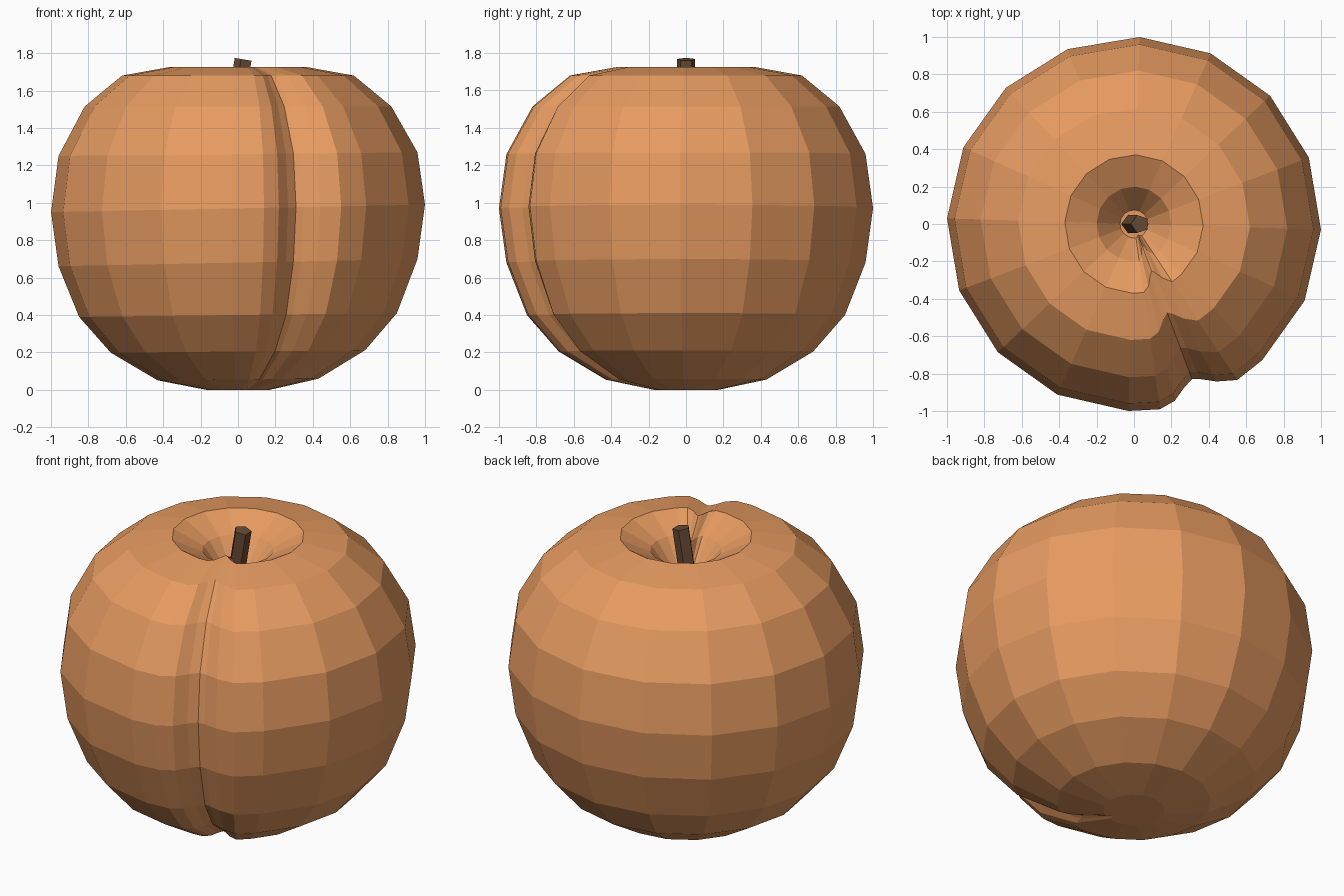
import bpy, bmesh, math
from mathutils import Vector, Matrix

if "Cube" in bpy.data.objects:
    bpy.data.objects.remove(bpy.data.objects["Cube"])


def material(name, rgb):
    m = bpy.data.materials.new(name)
    m.diffuse_color = (*rgb, 1)
    m.use_nodes = True
    m.node_tree.nodes["Principled BSDF"].inputs["Base Color"].default_value = m.diffuse_color
    return m


def add_object(name, bm, mat):
    bmesh.ops.recalc_face_normals(bm, faces=bm.faces)
    me = bpy.data.meshes.new(name)
    bm.to_mesh(me)
    bm.free()
    ob = bpy.data.objects.new(name, me)
    bpy.context.collection.objects.link(ob)
    me.materials.append(mat)
    return ob


# Fruit profile: radius, height, groove strength, slight tilt towards x
profile = [(.17, .005, .3, 0), (.43, .055, .9, .01), (.68, .205, 1, .01),
           (.85, .40, 1, .012), (.96, .68, 1, .02), (1.0, .97, 1, .02),
           (.96, 1.26, 1, .01), (.82, 1.515, 1, 0), (.62, 1.68, 1, 0),
           (.37, 1.725, .9, 0), (.2, 1.64, .7, 0), (.075, 1.48, .1, 0)]

# Sixteen columns, one of them replaced by the narrow columns of the crease
columns = [(-1.7 + 22.5 * k, 0) for k in range(16) if k != 13]
columns += [(278, 0), (283, -.03), (287, -.085), (290.5, -.114),
            (293, -.10), (297.6, -.05), (303.5, 0)]
columns.sort()

# Fruit body
bm = bmesh.new()
rings = []
for r, z, strength, tilt in profile:
    ring = []
    for deg, dent in columns:
        a = math.radians(deg)
        rr = r + dent * strength
        x = rr * math.cos(a)
        ring.append(bm.verts.new((x, rr * math.sin(a), max(0, z + tilt * x))))
    rings.append(ring)
n = len(columns)
for low, high in zip(rings, rings[1:]):
    for i in range(n):
        j = (i + 1) % n
        bm.faces.new((low[i], low[j], high[j], high[i]))
bm.faces.new(rings[0][::-1])
bm.faces.new(rings[-1])
for v in rings[0]:
    v.co.z = 0
add_object("fruit_body", bm, material("peach_skin", (.80, .33, .12)))

# Stem: leaning five-sided prism
bottom, top = Vector((-.02, 0, 1.46)), Vector((.032, 0, 1.766))
axis = top - bottom
bm = bmesh.new()
bmesh.ops.create_cone(
    bm, cap_ends=True, segments=5, radius1=.05, radius2=.05, depth=axis.length,
    matrix=Matrix.Translation((bottom + top) / 2)
    @ axis.to_track_quat('Z', 'Y').to_matrix().to_4x4())
add_object("stem", bm, material("stem_brown", (.14, .07, .035)))
